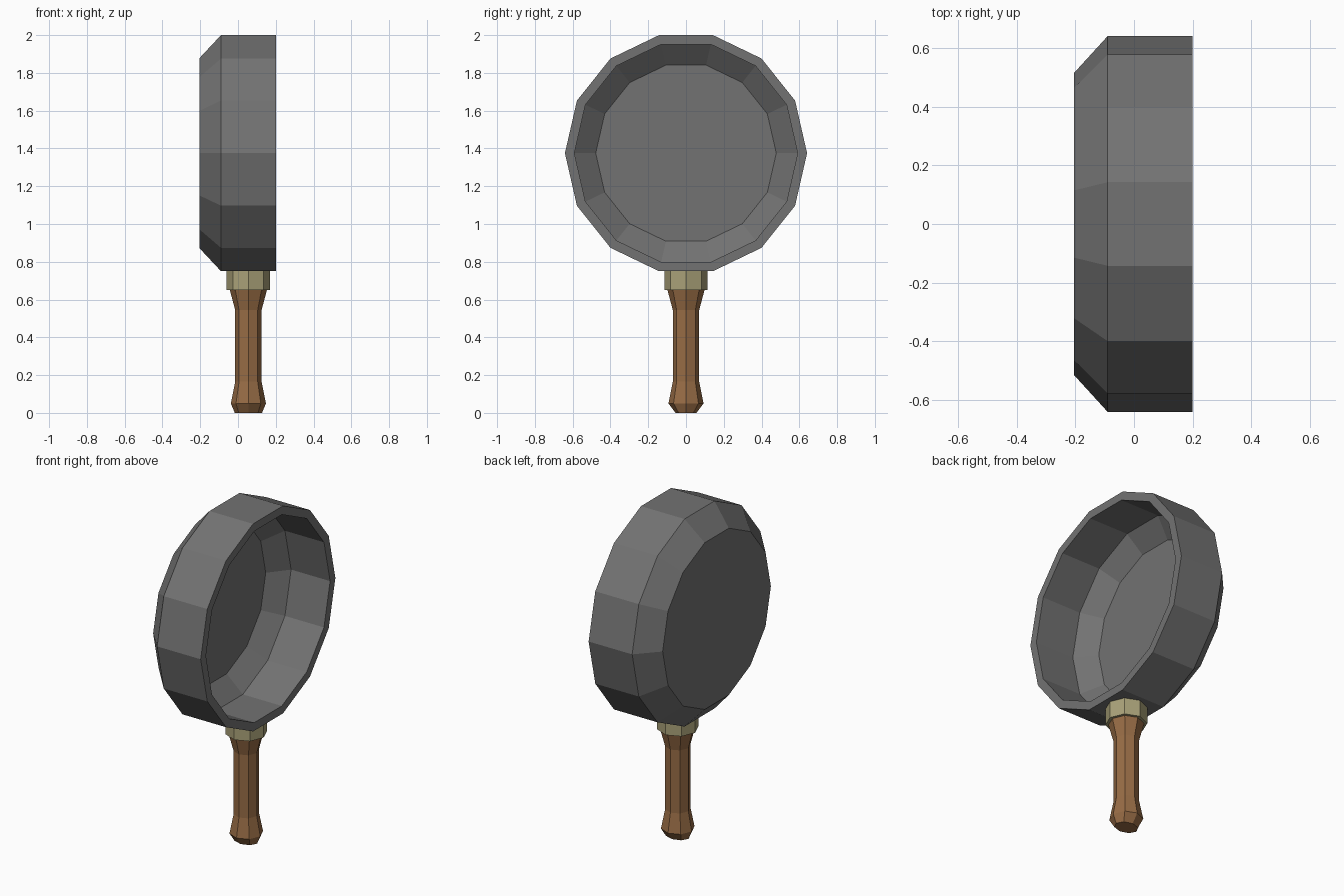
import bpy, bmesh, math
from mathutils import Vector

if "Cube" in bpy.data.objects:
    bpy.data.objects.remove(bpy.data.objects["Cube"])


def lathe(name, profile, sides, place, color=None):
    """Stack rings (radius_a, radius_b, height), bridge them and cap both ends."""
    bm = bmesh.new()
    rings = []
    for ra, rb, h in profile:
        ring = []
        for i in range(sides):
            t = 2 * math.pi * i / sides
            ring.append(bm.verts.new(place(ra * math.cos(t), rb * math.sin(t), h)))
        rings.append(ring)
    for a, b in zip(rings, rings[1:]):
        for i in range(sides):
            j = (i + 1) % sides
            bm.faces.new((a[i], a[j], b[j], b[i]))
    bm.faces.new(rings[0][::-1])
    bm.faces.new(rings[-1])
    bmesh.ops.recalc_face_normals(bm, faces=bm.faces)
    mesh = bpy.data.meshes.new(name)
    bm.to_mesh(mesh)
    bm.free()
    obj = bpy.data.objects.new(name, mesh)
    bpy.context.collection.objects.link(obj)
    if color:
        mat = bpy.data.materials.new(name + "_material")
        mat.diffuse_color = (*color, 1)
        mat.use_nodes = True
        mat.node_tree.nodes["Principled BSDF"].inputs["Base Color"].default_value = mat.diffuse_color
        mesh.materials.append(mat)
    return obj


def on_x(a, b, h):
    return Vector((h, a, 1.375 + b))


def on_z(a, b, h):
    return Vector((0.055 + a, b, h))


# Pan bowl: outside base, bevel, wall, rim, then inside wall and floor
bowl = [(0.515, -0.205), (0.641, -0.09), (0.641, 0.2),
        (0.591, 0.2), (0.591, -0.06), (0.478, -0.15)]
lathe("pan_bowl", [(r, r, x) for r, x in bowl], 14, on_x, (0.17, 0.17, 0.17))

# Metal collar between bowl and handle
lathe("collar", [(0.115, 0.115, 0.65), (0.115, 0.115, 0.77)], 8, on_z,
      (0.40, 0.36, 0.19))

# Wooden handle flared at both ends
grip = [(0.072, 0.055, 0.0), (0.093, 0.093, 0.05), (0.07, 0.07, 0.165),
        (0.07, 0.07, 0.545), (0.098, 0.098, 0.65)]
lathe("handle", grip, 8, on_z, (0.31, 0.15, 0.06))
